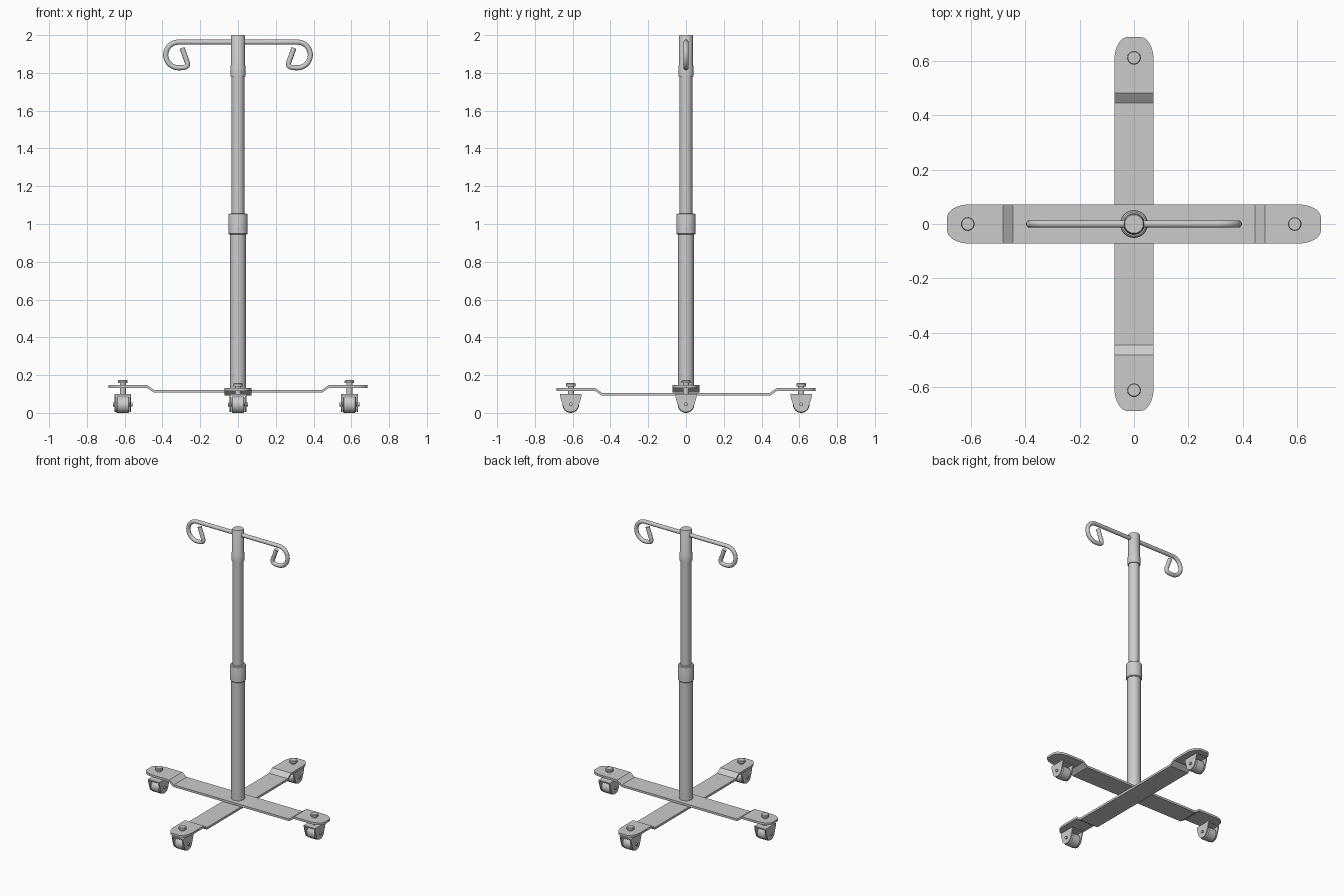
import bpy, bmesh
from math import sin, cos, pi, radians

if "Cube" in bpy.data.objects:
    bpy.data.objects.remove(bpy.data.objects["Cube"])


def finish(name, bm, angle=35):
    bmesh.ops.recalc_face_normals(bm, faces=bm.faces)
    me = bpy.data.meshes.new(name)
    bm.to_mesh(me)
    bm.free()
    ob = bpy.data.objects.new(name, me)
    bpy.context.collection.objects.link(ob)
    bpy.ops.object.select_all(action='DESELECT')
    ob.select_set(True)
    bpy.context.view_layer.objects.active = ob
    bpy.ops.object.shade_smooth_by_angle(angle=radians(angle))
    return ob


def lathe(name, profile, loc=(0, 0, 0), axis='Z', n=32):
    """Revolve (radius, height) points and cap both ends."""
    bm = bmesh.new()
    rings = []
    for r, h in profile:
        ring = []
        for i in range(n):
            a, b = r * cos(2 * pi * i / n), r * sin(2 * pi * i / n)
            co = (a, b, h) if axis == 'Z' else (h, a, b)
            ring.append(bm.verts.new([c + l for c, l in zip(co, loc)]))
        rings.append(ring)
    for p, q in zip(rings, rings[1:]):
        for i in range(n):
            bm.faces.new((p[i], p[(i + 1) % n], q[(i + 1) % n], q[i]))
    bm.faces.new(rings[0])
    bm.faces.new(rings[-1])
    return finish(name, bm)


def base_bar(name, z, along_y):
    """Flat bar with stepped-up, rounded ends."""
    half = [(0.445, 0.072, 0), (0.48, 0.072, 0.025)]
    for i in range(9):
        t = i / 8 * pi / 2
        half.append((0.6 + 0.086 * sin(t), 0.025 + 0.047 * cos(t), 0.025))
    stations = [(-x, w, dz) for x, w, dz in reversed(half)] + half
    bm = bmesh.new()
    secs = []
    for x, w, dz in stations:
        sec = []
        for s, h in ((-w, 0), (w, 0), (w, 0.015), (-w, 0.015)):
            sec.append(bm.verts.new((s, x, z + dz + h) if along_y else (x, s, z + dz + h)))
        secs.append(sec)
    for p, q in zip(secs, secs[1:]):
        for i in range(4):
            bm.faces.new((p[i], p[(i + 1) % 4], q[(i + 1) % 4], q[i]))
    bm.faces.new(secs[0])
    bm.faces.new(secs[-1])
    return finish(name, bm, 30)


def fork_plate(name, x0, x1, y, prof):
    """Extrude a y/z outline between two x positions."""
    bm = bmesh.new()
    face = bm.faces.new([bm.verts.new((x0, y + a, b)) for a, b in prof])
    ext = bmesh.ops.extrude_face_region(bm, geom=[face])
    for v in ext['geom']:
        if isinstance(v, bmesh.types.BMVert):
            v.co.x = x1
    return finish(name, bm)


def caster(tag, x, y, bar_top):
    # fork: two tapered cheeks and a top plate
    cheek = [(-0.057, 0.1), (-0.055, 0.08)]
    cheek += [(0.042 * cos(t), 0.045 + 0.041 * sin(t))
              for t in [radians(190 + 16 * i) for i in range(11)]]
    cheek += [(0.055, 0.08), (0.057, 0.1)]
    for side in (-1, 1):
        fork_plate(f"caster_cheek_{tag}", x + side * 0.037, x + side * 0.044, y, cheek)
    fork_plate(f"caster_top_{tag}", x - 0.044, x + 0.044, y,
               [(-0.057, 0.092), (0.057, 0.092), (0.057, 0.1), (-0.057, 0.1)])
    # wheel and axle
    lathe(f"wheel_{tag}", [(0.039, -0.035), (0.044, -0.029), (0.044, 0.029), (0.039, 0.035)],
          (x, y, 0.044), 'X')
    lathe(f"axle_{tag}", [(0.01, -0.052), (0.01, 0.052)], (x, y, 0.045), 'X', 16)
    # stem and bolt head
    t = bar_top
    lathe(f"bolt_{tag}", [(0.016, 0.095), (0.016, t + 0.01), (0.025, t + 0.01),
                          (0.025, t + 0.022), (0.022, t + 0.026)], (x, y, 0), 'Z', 24)


# crossed base bars
base_bar("base_bar_y", 0.091, True)
base_bar("base_bar_x", 0.107, False)
for tag, x, y, top in (("left", -0.61, 0, 0.147), ("right", 0.59, 0, 0.147),
                       ("front", 0, -0.61, 0.131), ("back", 0, 0.61, 0.131)):
    caster(tag, x, y, top)

# telescopic pole
lathe("lower_pole", [(0.043, 0.11), (0.043, 0.96)])
lathe("pole_collar", [(0.046, 0.945), (0.051, 0.95), (0.051, 1.045), (0.049, 1.052), (0.044, 1.056)])
lathe("upper_pole", [(0.034, 1.0), (0.034, 1.8)])
lathe("top_collar", [(0.04, 1.78), (0.04, 1.835), (0.037, 1.842), (0.037, 1.995), (0.034, 2.0)])

# hook bar: straight rod curling into a loop at each end
end = [(0.315 + 0.068 * sin(t), 1.895 + 0.068 * cos(t)) for t in [pi * i / 16 for i in range(17)]]
end += [(0.288, 1.828), (0.275, 1.832), (0.268, 1.84), (0.267, 1.85), (0.272, 1.865), (0.296, 1.932)]
path = [(-x, z) for x, z in reversed(end)] + end
bm = bmesh.new()
n, r, rings = 14, 0.0135, []
for i, (x, z) in enumerate(path):
    a, b = path[max(i - 1, 0)], path[min(i + 1, len(path) - 1)]
    dx, dz = b[0] - a[0], b[1] - a[1]
    d = (dx * dx + dz * dz) ** 0.5
    rings.append([bm.verts.new((x - dz / d * r * cos(k * 2 * pi / n), r * sin(k * 2 * pi / n),
                                z + dx / d * r * cos(k * 2 * pi / n))) for k in range(n)])
for p, q in zip(rings, rings[1:]):
    for k in range(n):
        bm.faces.new((p[k], p[(k + 1) % n], q[(k + 1) % n], q[k]))
bm.faces.new(rings[0])
bm.faces.new(rings[-1])
finish("hook_bar", bm, 45)
